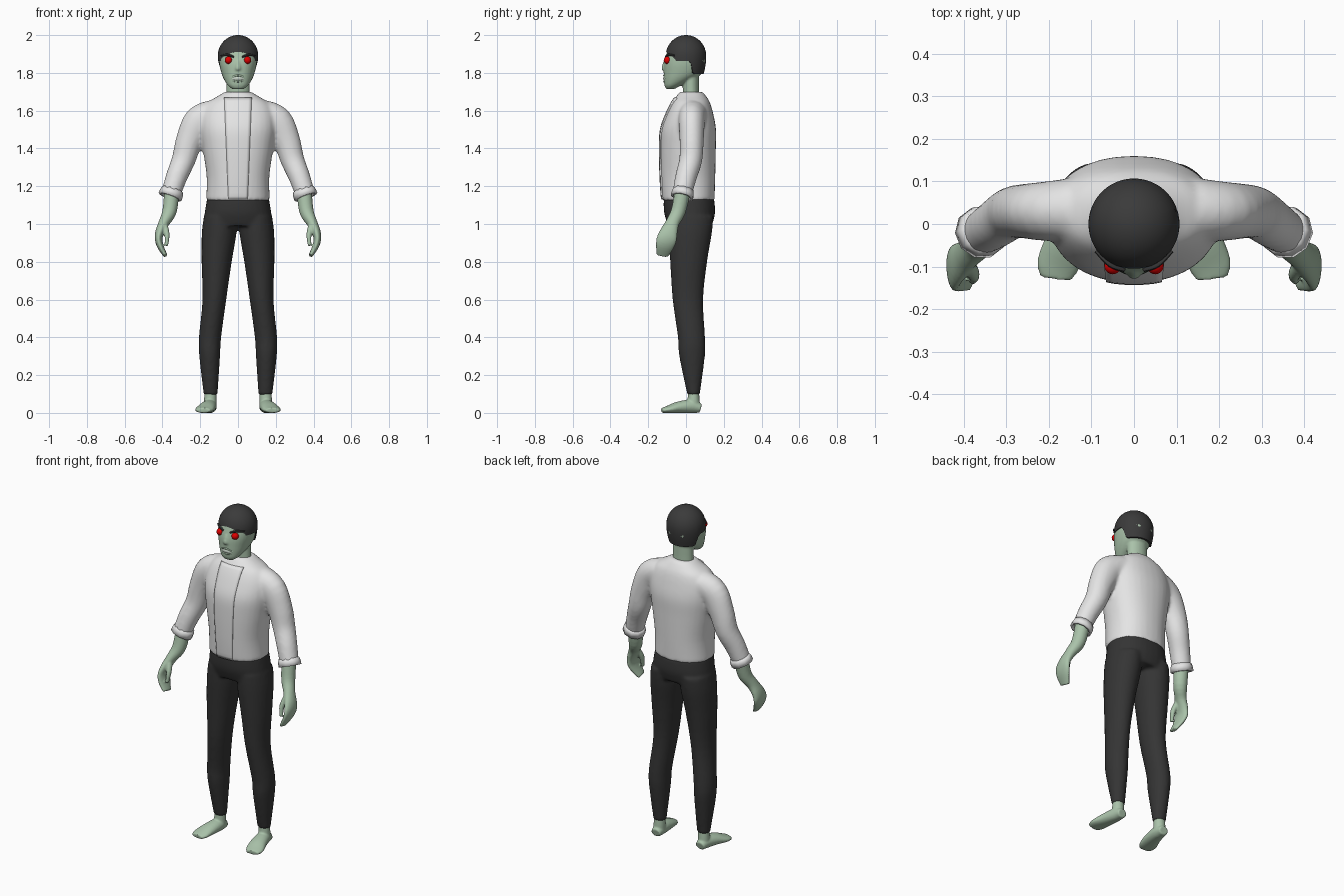
import bpy, bmesh, math
from mathutils import Vector

cube = bpy.data.objects.get("Cube")
if cube:
    bpy.data.objects.remove(cube)

X, Y, Z = Vector((1, 0, 0)), Vector((0, 1, 0)), Vector((0, 0, 1))
BOTH = (1, -1)


def material(name, color):
    m = bpy.data.materials.new(name)
    m.use_nodes = True
    m.diffuse_color = (*color, 1)
    bsdf = m.node_tree.nodes["Principled BSDF"]
    bsdf.inputs["Base Color"].default_value = (*color, 1)
    bsdf.inputs["Roughness"].default_value = 0.8
    return m


skin = material("pale green skin", (0.40, 0.54, 0.40))
white = material("off-white cloth", (0.78, 0.78, 0.78))
dark = material("charcoal cloth", (0.035, 0.035, 0.035))
black = material("dark hair", (0.043, 0.043, 0.043))
red = material("red eyes", (0.75, 0.0, 0.0))
pale = material("pale teeth", (0.58, 0.66, 0.58))


def spline(rings, steps):
    """Catmull-Rom samples through rings of (x, y, z, width, depth)."""
    pts = [rings[0]] + list(rings) + [rings[-1]]
    out = []
    for a, b, c, d in zip(pts, pts[1:], pts[2:], pts[3:]):
        for i in range(steps):
            t = i / steps
            out.append([q + t * (r - p + t * (2 * p - 5 * q + 4 * r - s + t * (3 * (q - r) + s - p))) / 2
                        for p, q, r, s in zip(a, b, c, d)])
    return out + [list(rings[-1])]


def loft(bm, rings, ref=None, side=1, n=24, power=1.0, steps=4, caps=True):
    """Skin oval rings; with ref the rings stand square to the path."""
    samples = spline(rings, steps)
    centres = [Vector(s[:3]) for s in samples]
    loops = []
    for i, (s, c) in enumerate(zip(samples, centres)):
        u, v = X, Y
        if ref:
            t = (centres[min(i + 1, len(centres) - 1)] - centres[max(i - 1, 0)]).normalized()
            u = ref.cross(t).normalized()
            v = t.cross(u)
        loop = []
        for k in range(n):
            a = math.tau * k / n
            ca, sa = math.cos(a), math.sin(a)
            p = c + u * s[3] * math.copysign(abs(ca) ** power, ca) + v * s[4] * math.copysign(abs(sa) ** power, sa)
            loop.append(bm.verts.new((p.x * side, p.y, max(p.z, 0))))
        loops.append(loop)
    for a, b in zip(loops, loops[1:]):
        for k in range(n):
            bm.faces.new((a[k], a[k - 1], b[k - 1], b[k]))
    if caps:
        bm.faces.new(loops[0])
        bm.faces.new(loops[-1])


def finish(name, bm, mat, voxel=None, smooth=4):
    """Make the object; a voxel size fuses overlapping lofts into one skin."""
    bmesh.ops.recalc_face_normals(bm, faces=bm.faces)
    for f in bm.faces:
        f.smooth = True
    me = bpy.data.meshes.new(name)
    bm.to_mesh(me)
    bm.free()
    me.materials.append(mat)
    ob = bpy.data.objects.new(name, me)
    bpy.context.collection.objects.link(ob)
    if voxel:
        r = ob.modifiers.new("fuse", 'REMESH')
        r.mode = 'VOXEL'
        r.voxel_size = voxel
        r.use_smooth_shade = True
        s = ob.modifiers.new("soften", 'SMOOTH')
        s.factor = 0.5
        s.iterations = smooth
    else:
        me.set_sharp_from_angle(angle=math.radians(40))
    return ob


# Shirt: torso and sleeves fused
bm = bmesh.new()
loft(bm, [(0, .012, 1.122, .169, .139), (0, .01, 1.25, .166, .145), (0, .01, 1.4, .187, .148),
          (0, .013, 1.5, .2, .146), (0, .02, 1.58, .195, .125), (0, .026, 1.64, .165, .102),
          (0, .028, 1.675, .11, .08), (0, .028, 1.7, .07, .06)], power=.9, n=32)
for side in BOTH:
    loft(bm, [(.13, .035, 1.585, .075, .075), (.205, .03, 1.54, .085, .07), (.258, .03, 1.44, .072, .064),
              (.288, .025, 1.34, .063, .061), (.325, 0, 1.25, .057, .057), (.355, -.02, 1.16, .052, .052)],
         Y, side)
shirt = finish("shirt", bm, white, .01, 6)

# Front placket: thin strip hugging the shirt
bm = bmesh.new()
bmesh.ops.create_grid(bm, x_segments=8, y_segments=30, size=1)
for v in bm.verts:
    t = (v.co.y + 1) / 2
    v.co = Vector((v.co.x * (.05 + .022 * t), -.4, 1.13 + .535 * t))
placket = finish("placket", bm, white)
wrap = placket.modifiers.new("hug", 'SHRINKWRAP')
wrap.target = shirt
wrap.wrap_method = 'PROJECT'
wrap.use_project_x = wrap.use_project_z = False
wrap.use_project_y = True
wrap.use_positive_direction = wrap.use_negative_direction = True
thick = placket.modifiers.new("thickness", 'SOLIDIFY')
thick.thickness = .012
thick.offset = 0

# Rolled cuffs
for side, label in zip(BOTH, ("left", "right")):
    bm = bmesh.new()
    loft(bm, [(.346, -.012, 1.183, .057, .055), (.352, -.016, 1.165, .063, .06), (.36, -.021, 1.143, .064, .062)],
         Y, side, n=10, steps=1, caps=False)
    cuff = finish(label + "_cuff", bm, white)
    roll = cuff.modifiers.new("roll", 'SOLIDIFY')
    roll.thickness = .014

# Trousers: hips and legs fused
bm = bmesh.new()
loft(bm, [(0, .015, 1.14, .163, .133), (0, .019, 1.06, .176, .135), (0, .022, .99, .182, .115)], power=.9, n=32)
for side in BOTH:
    loft(bm, [(.093, .025, 1.04, .088, .12), (.1, .022, .95, .092, .115), (.113, .014, .8, .08, .098),
              (.125, .01, .6, .063, .081), (.148, .029, .4, .059, .072), (.15, .032, .3, .055, .068),
              (.145, .04, .095, .037, .033)], side=side)
finish("trousers", bm, dark, .01)

# Forearms with mitten hands and thumbs
for side, label in zip(BOTH, ("left", "right")):
    bm = bmesh.new()
    loft(bm, [(.35, -.016, 1.18, .04, .042), (.362, -.04, 1.07, .038, .039), (.39, -.07, 1.01, .029, .036),
              (.413, -.09, .96, .024, .046), (.42, -.102, .92, .02, .053), (.41, -.113, .88, .017, .048),
              (.384, -.125, .832, .011, .032)], Y, side)
    loft(bm, [(.392, -.09, 1.0, .018, .02), (.376, -.118, .945, .014, .016), (.379, -.132, .885, .009, .011)],
         Y, side, n=12)
    finish(label + "_forearm_and_hand", bm, skin, .005, 3)

    # Bare foot with ankle
    bm = bmesh.new()
    loft(bm, [(.146, .04, .13, .03, .028), (.147, .04, .07, .033, .032), (.148, .038, .03, .034, .036)], side=side)
    loft(bm, [(.147, .078, .024, .028, .024), (.15, .03, .034, .038, .036), (.163, -.04, .029, .046, .031),
              (.178, -.095, .018, .05, .02), (.183, -.128, .013, .037, .013)], Z, side)
    finish(label + "_foot", bm, skin, .005, 3)

# Head with jaw, neck and slight nose fused
bm = bmesh.new()
loft(bm, [(0, -.083, 1.715, .03, .022), (0, -.07, 1.733, .053, .044), (0, -.04, 1.765, .074, .077),
          (0, -.016, 1.8, .088, .102), (0, -.006, 1.85, .099, .11), (0, 0, 1.9, .1, .103),
          (0, 0, 1.95, .084, .084), (0, 0, 1.985, .04, .04)], power=.92, n=32)
loft(bm, [(0, .027, 1.63, .068, .048), (0, .026, 1.7, .062, .043), (0, .024, 1.82, .062, .045)])
loft(bm, [(0, -.108, 1.865, .009, .01), (0, -.117, 1.825, .016, .013), (0, -.112, 1.812, .014, .01)], n=12)
finish("head_and_neck", bm, skin, .006, 3)


# Hair cap, trimmed along a hairline that drops toward the nape
def hairline(t):
    front = 1.912 - .048 * min(t / .3, 1) ** 2
    drop = min(max((t - .57) / .06, 0), 1)
    return front * (1 - drop) + 1.795 * drop


def hair_radius(z):
    d = z - 1.89
    return .107 * (math.sqrt(max(1 - (d / .11) ** 2, 0)) if d > 0 else 1 - 14 * d * d)


bm = bmesh.new()
N, ROWS = 48, 14
loops = []
for i in range(1, ROWS + 2):
    loop = []
    for k in range(N):
        a = math.tau * k / N
        t = abs(k / N * 2 - 1)          # 0 at the brow, 1 at the nape
        low = hairline(t)
        f = min(i / ROWS, 1)
        z = 2 - (2 - low) * f * f
        r = hair_radius(z) * (1 if i <= ROWS else .88)
        loop.append(bm.verts.new((r * math.sin(a), r * math.cos(a), z)))
    loops.append(loop)
top = bm.verts.new((0, 0, 2))
for k in range(N):
    bm.faces.new((top, loops[0][k - 1], loops[0][k]))
    for a, b in zip(loops, loops[1:]):
        bm.faces.new((a[k], a[k - 1], b[k - 1], b[k]))
finish("hair", bm, black)

# Eyes and eyebrows
for side, label in zip(BOTH, ("left", "right")):
    bm = bmesh.new()
    bmesh.ops.create_uvsphere(bm, u_segments=20, v_segments=12, radius=.02)
    bmesh.ops.translate(bm, verts=bm.verts, vec=(.05 * side, -.098, 1.867))
    finish(label + "_eye", bm, red)
    bm = bmesh.new()
    loft(bm, [(.022, -.106, 1.884, .007, .005), (.055, -.094, 1.895, .008, .007), (.088, -.062, 1.892, .006, .004)],
         Z, side, n=8)
    finish(label + "_eyebrow", bm, black)


# Mouth: bowed strips for the lips and teeth
def mouth_strip(name, z, bow, half, height, mat):
    bm = bmesh.new()
    loft(bm, [(half * s, -.116 + .012 * s * s, z - bow * s * s, .005, height) for s in (-1, -.5, 0, .5, 1)],
         Z, n=10)
    finish(name, bm, mat)


mouth_strip("upper_lip", 1.786, .014, .038, .005, skin)
mouth_strip("teeth", 1.771, .004, .034, .009, pale)
mouth_strip("lower_lip", 1.755, -.006, .034, .005, skin)
